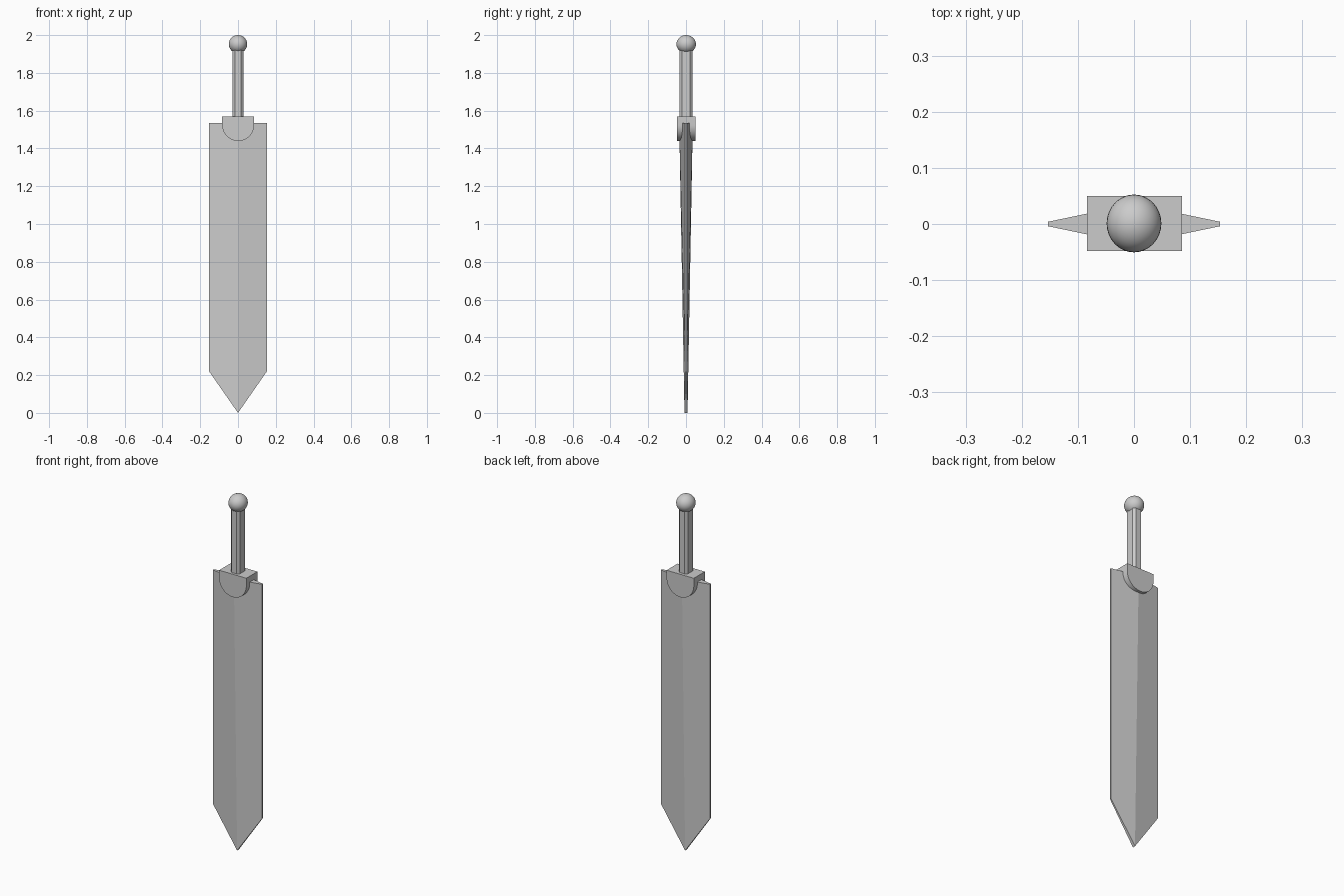
import bpy, bmesh, math

if "Cube" in bpy.data.objects:
    bpy.data.objects.remove(bpy.data.objects["Cube"])


def make_object(name, bm):
    bmesh.ops.recalc_face_normals(bm, faces=bm.faces)
    mesh = bpy.data.meshes.new(name)
    bm.to_mesh(mesh)
    bm.free()
    obj = bpy.data.objects.new(name, mesh)
    bpy.context.collection.objects.link(obj)
    return obj


def extrude_profile(name, points, direction):
    """Solid made by sweeping a closed outline along a vector."""
    bm = bmesh.new()
    face = bm.faces.new([bm.verts.new(p) for p in points])
    swept = bmesh.ops.extrude_face_region(bm, geom=[face], use_keep_orig=True)
    moved = [v for v in swept["geom"] if isinstance(v, bmesh.types.BMVert)]
    bmesh.ops.translate(bm, verts=moved, vec=direction)
    return make_object(name, bm)


# Blade: diamond section, ridge thinning toward the tip, blunt narrow edges
HALF_W, TOP, SHOULDER, EDGE = 0.153, 1.535, 0.22, 0.004
bm = bmesh.new()
rings = {}
for s in (-1, 1):
    outline = [(0, s * 0.036, TOP), (HALF_W, s * EDGE, TOP),
               (HALF_W, s * EDGE, SHOULDER), (0, s * 0.008, 0),
               (-HALF_W, s * EDGE, SHOULDER), (-HALF_W, s * EDGE, TOP)]
    v = rings[s] = [bm.verts.new(p) for p in outline]
    bm.faces.new(v[0:4])
    bm.faces.new((v[0], v[3], v[4], v[5]))
for i in range(6):
    j = (i + 1) % 6
    bm.faces.new((rings[-1][i], rings[-1][j], rings[1][j], rings[1][i]))
make_object("blade", bm)

# Guard: flat top with a rounded underside, straddling the blade
R, CX = 0.0845, 0.001
guard_outline = [(CX - R, -0.048, 1.568)]
for i in range(25):
    a = math.pi + math.pi * i / 24
    guard_outline.append((CX + R * math.cos(a), -0.048, 1.524 + R * math.sin(a)))
guard_outline.append((CX + R, -0.048, 1.568))
guard = extrude_profile("guard", guard_outline, (0, 0.098, 0))

# Grip: eight-sided bar with chamfered corners
GX, GY, C = 0.028, 0.034, 0.012
quarter = [(GX, GY - C), (GX - C, GY)]
half = quarter + [(-x, y) for x, y in reversed(quarter)]
section = half + [(-x, -y) for x, y in half]
extrude_profile("grip", [(x, y, 1.55) for x, y in section], (0, 0, 0.38))

# Pommel: rounded ball on the end of the grip
bpy.ops.mesh.primitive_uv_sphere_add(segments=32, ring_count=16, radius=1,
                                     location=(0, 0.001, 1.952))
pommel = bpy.context.object
pommel.name = "pommel"
pommel.scale = (0.0488, 0.0515, 0.048)

# Smooth shading on the rounded parts
for obj in (guard, pommel):
    bpy.ops.object.select_all(action="DESELECT")
    obj.select_set(True)
    bpy.context.view_layer.objects.active = obj
    bpy.ops.object.shade_smooth_by_angle(angle=math.radians(30))
